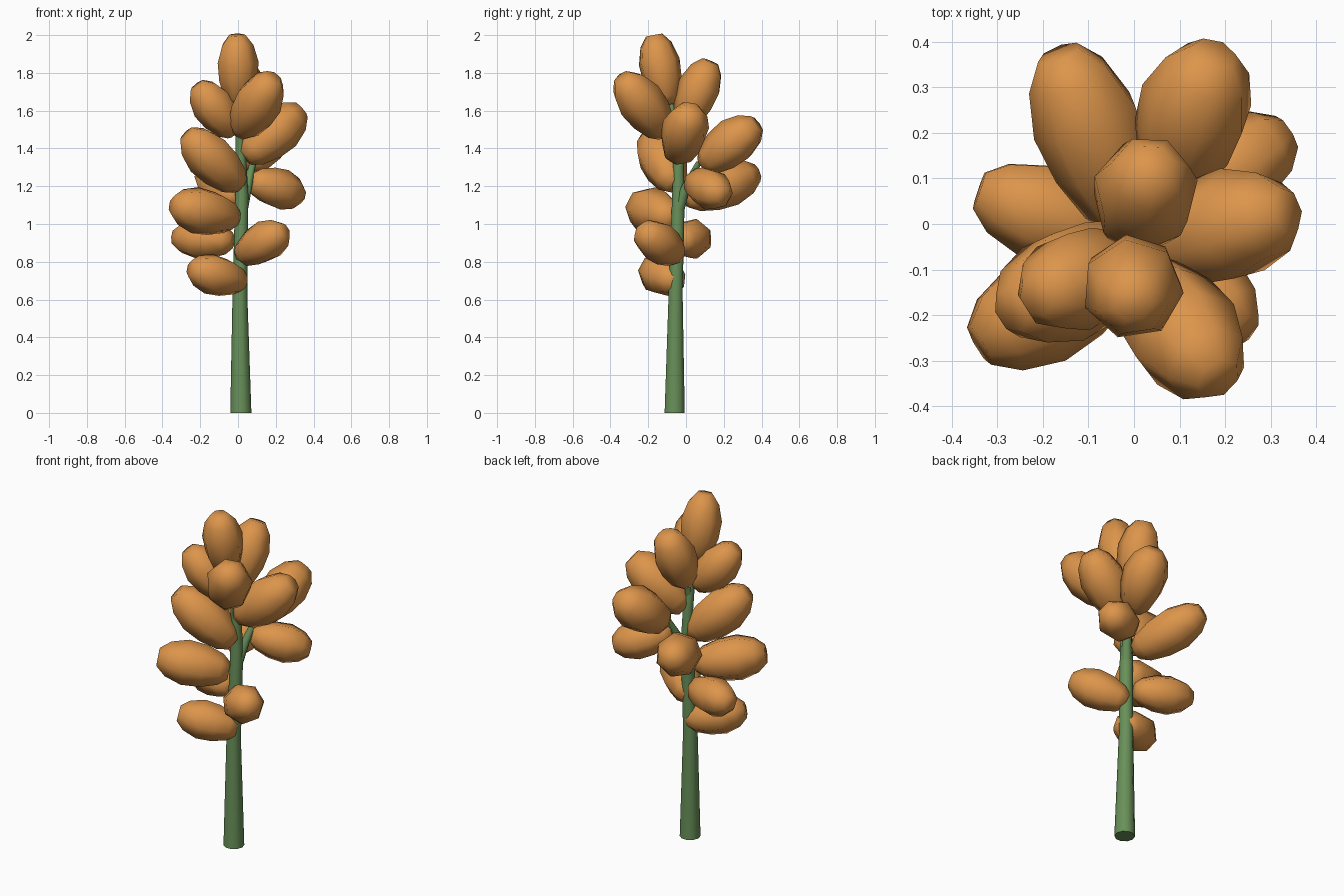
import bpy, bmesh, math
from mathutils import Vector

if "Cube" in bpy.data.objects:
    bpy.data.objects.remove(bpy.data.objects["Cube"])


def material(name, rgb):
    m = bpy.data.materials.new(name)
    m.diffuse_color = (*rgb, 1)
    m.use_nodes = True
    m.node_tree.nodes["Principled BSDF"].inputs["Base Color"].default_value = m.diffuse_color
    return m


ORANGE = material("orange_bud", (0.72, 0.30, 0.07))
GREEN = material("green_stem", (0.14, 0.28, 0.10))


def loft(name, rings, sides, mat, angle):
    """Skin a tube through (centre, radius, axis) rings and cap both ends."""
    bm = bmesh.new()
    loops = []
    for centre, r, axis in rings:
        q = Vector(axis).to_track_quat('Z', 'Y')
        loops.append([bm.verts.new(Vector(centre) + q @ Vector(
            (r * math.cos(2 * math.pi * i / sides), r * math.sin(2 * math.pi * i / sides), 0)))
            for i in range(sides)])
    for a, b in zip(loops, loops[1:]):
        for i in range(sides):
            j = (i + 1) % sides
            bm.faces.new((a[i], a[j], b[j], b[i]))
    bm.faces.new(loops[0][::-1])
    bm.faces.new(loops[-1])
    me = bpy.data.meshes.new(name)
    bm.to_mesh(me)
    bm.free()
    ob = bpy.data.objects.new(name, me)
    bpy.context.collection.objects.link(ob)
    me.materials.append(mat)
    bpy.ops.object.select_all(action='DESELECT')
    ob.select_set(True)
    bpy.context.view_layer.objects.active = ob
    bpy.ops.object.shade_smooth_by_angle(angle=math.radians(angle))
    return ob


def tube(name, pts):
    loft(name, [((x, y, z), r, (0, 0, 1)) for x, y, z, r in pts], 10, GREEN, 50)


# main stem, fork at the top and side branch
tube("stem", [(.015, -.06, 0, .056), (.01, -.055, .63, .039), (.02, -.04, 1.15, .035),
              (.015, -.04, 1.35, .028), (.005, -.07, 1.6, .018), (0, -.1, 1.7, .014)])
tube("top_branch", [(.012, -.05, 1.42, .02), (.015, -.01, 1.6, .014)])
tube("side_branch", [(.02, -.04, 1.06, .03), (.05, 0, 1.2, .025), (.08, .07, 1.33, .017)])

# plump buds: inner end, outer end, radius
PROFILE = [(0, .40), (.12, .72), (.36, .97), (.62, 1.04), (.86, .80), (1, .42)]
BUDS = [
    ((0, -.10, 1.63), (-.005, -.17, 2.0), .108),
    ((.005, -.01, 1.52), (.04, .13, 1.86), .112),
    ((.01, -.11, 1.48), (.185, -.34, 1.775), .122),
    ((-.02, -.08, 1.48), (-.215, -.16, 1.735), .108),
    ((.04, -.05, 1.35), (.335, .03, 1.605), .122),
    ((.01, -.06, 1.20), (-.27, -.19, 1.475), .122),
    ((.08, .09, 1.31), (.175, .375, 1.53), .122),
    ((-.01, 0, 1.13), (-.165, .375, 1.27), .118),
    ((.07, .03, 1.23), (.335, .20, 1.15), .106),
    ((-.01, -.07, 1.03), (-.34, -.265, 1.10), .122),
    ((-.03, -.03, .91), (-.34, .075, .93), .104),
    ((.01, -.04, .83), (.245, -.235, .965), .106),
    ((.03, -.05, .69), (-.25, -.20, .765), .106),
]
for n, (a, b, r) in enumerate(BUDS):
    a, b = Vector(a), Vector(b)
    loft(f"bud_{n + 1}", [(a.lerp(b, t), r * s, b - a) for t, s in PROFILE], 7, ORANGE, 60)
